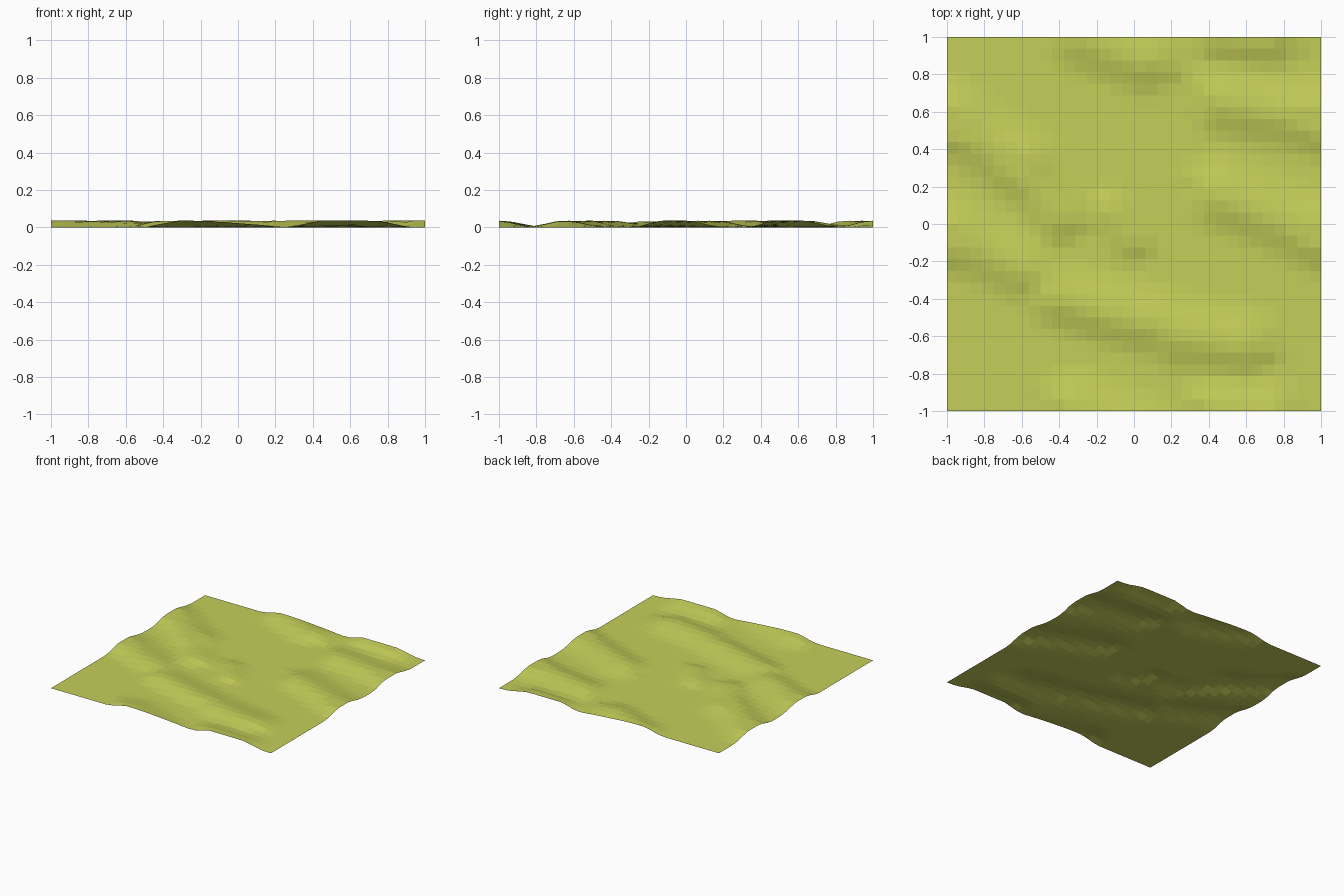
import bpy, bmesh, math
from mathutils import Vector

if "Cube" in bpy.data.objects:
    bpy.data.objects.remove(bpy.data.objects["Cube"])

N = 32          # grid cells per side
TOP = 0.036     # height of the crests

# Crest lines of the low dunes: start, end, half width, relative height
RIDGES = [
    ((-0.30, 1.00), (0.05, 0.86), 0.17, 1.0),    # back left dune
    ((0.45, 1.00), (0.72, 0.98), 0.15, 1.0),     # back right dune
    ((0.48, 0.64), (1.00, 0.54), 0.17, 1.0),     # right upper dune
    ((-1.00, 0.54), (-0.62, 0.30), 0.17, 1.0),   # same dune across the seam
    ((-0.62, 0.30), (-0.42, 0.02), 0.15, 0.9),
    ((0.46, 0.14), (1.00, -0.08), 0.17, 1.0),    # right lower dune
    ((-1.00, -0.08), (-0.60, -0.24), 0.17, 0.9),
    ((-0.12, 0.06), (-0.02, -0.10), 0.11, 0.7),  # small centre dune
    ((-0.42, -0.40), (0.05, -0.54), 0.16, 1.0),  # front dunes
    ((0.22, -0.60), (0.58, -0.66), 0.17, 1.0),
]


def bump(p, a, b, width, height):
    """Smooth mound around a segment, fading to flat ground."""
    ab = b - a
    t = max(0.0, min(1.0, (p - a).dot(ab) / ab.length_squared))
    off = p - (a + ab * t)
    # the side facing front left is steeper than the far side
    w = width * (0.85 if off.x * 0.4 + off.y < 0 else 1.15)
    return height * math.exp(-(off.length / w) ** 2 * 1.3)


def ground_height(x, y):
    """The pattern repeats every two units, so opposite edges match."""
    total = 0.0
    for a, b, w, h in RIDGES:
        for sx in (-2, 0, 2):
            for sy in (-2, 0, 2):
                p = Vector((x + sx, y + sy))
                total += bump(p, Vector(a), Vector(b), w, h) ** 2
    z = min(1.0, max(0.0, math.sqrt(total) - 0.10) / 0.88)
    return TOP * z


# Open sheet of ground
bm = bmesh.new()
bmesh.ops.create_grid(bm, x_segments=N, y_segments=N, size=1.0)
for v in bm.verts:
    v.co.z = ground_height(v.co.x, v.co.y)
low = min(v.co.z for v in bm.verts)
for v in bm.verts:
    v.co.z -= low
mesh = bpy.data.meshes.new("ground")
bm.to_mesh(mesh)
bm.free()

ground = bpy.data.objects.new("ground", mesh)
bpy.context.collection.objects.link(ground)
mat = bpy.data.materials.new("grass_green")
mat.diffuse_color = (0.56, 0.62, 0.10, 1.0)
mat.use_nodes = True
mat.node_tree.nodes["Principled BSDF"].inputs["Base Color"].default_value = mat.diffuse_color
mesh.materials.append(mat)
